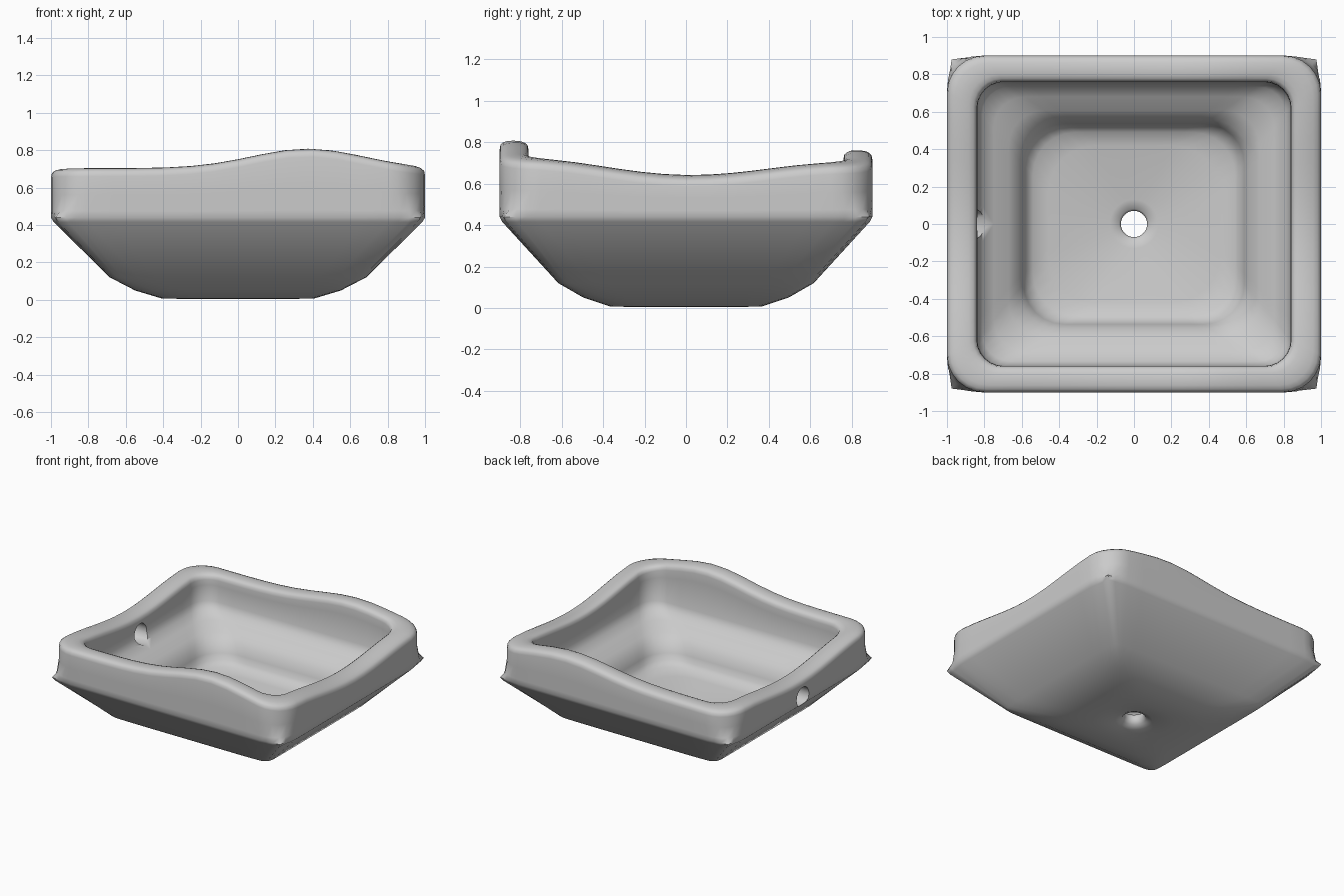
import bpy, bmesh
from math import sin, cos, pi, exp, hypot, copysign

if "Cube" in bpy.data.objects:
    bpy.data.objects.remove(bpy.data.objects["Cube"])

EDGE, CORNER = 12, 6


def rim_height(x, y):
    """Wavy rim: humps on front and back, sagging sides."""
    front = 0.705 + 0.105 * exp(-((x - 0.37) / 0.42) ** 2)
    back = 0.675 + 0.085 * exp(-((x - 0.42) / 0.45) ** 2)
    z = front + (back - front) * (y + 0.9) / 1.8
    if abs(y) < 0.8:
        z -= 0.036 * (1 + cos(pi * y / 0.8)) * min(1, abs(x) / 0.8) ** 4
    return z


def corner(hx, hy, r, p):
    """One corner: pointed if p is 0, else rounded (small p is squarer)."""
    for i in range(CORNER + 1):
        f = i / CORNER
        if p == 0:
            g, h = min(1, 2 * f), min(1, 2 - 2 * f)
            yield (hx - 0.025 * g - (r - 0.025) * (1 - h), hy - 0.02 * h - (r - 0.02) * (1 - g))
        else:
            a = pi / 2 * f
            yield (hx - r + r * max(0, cos(a)) ** p, hy - r + r * max(0, sin(a)) ** p)


def outline(hx, hy, r, p=1):
    q = list(corner(hx, hy, r, p))
    corners = [q, [(-x, y) for x, y in reversed(q)],
               [(-x, -y) for x, y in q], [(x, -y) for x, y in reversed(q)]]
    pts = []
    for k in range(4):
        pts += corners[k]
        a, b = corners[k][-1], corners[(k + 1) % 4][0]
        for i in range(1, EDGE):
            f = i / EDGE
            pts.append((a[0] + (b[0] - a[0]) * f, a[1] + (b[1] - a[1]) * f))
    return pts


def circle(r):
    return [(x * r / hypot(x, y), y * r / hypot(x, y)) for x, y in outline(0.4, 0.4, 0.2)]


# Sections: (outline, height, share of the rim wave)
# Drain from below
sections = [(circle(r), z, 0) for r, z in ((0.07, 0.06), (0.085, 0.03), (0.13, 0.012))]

# Outside: half width, corner radius, corner shape, height, wave
for hx, r, p, z, k in ((0.26, 0.16, 1, 0.004, 0), (0.41, 0.2, 0.8, 0.008, 0),
                       (0.55, 0.18, 0.6, 0.05, 0), (0.685, 0.16, 0.4, 0.12, 0),
                       (0.985, 0.18, 0, 0.415, 0), (1, 0.19, 0, 0.44, 0),
                       (1, 0.19, 0.85, 0.475, 0.05), (1, 0.2, 1, 0.56, 0.4)):
    sections.append((outline(hx, 0.9 * hx, r, p), z, k))

# Rolled rim
for i in range(9):
    a = pi * i / 8
    c = copysign(abs(cos(a)) ** 0.8, cos(a))
    sections.append((outline(0.92 + 0.08 * c, 0.83 + 0.07 * c, 0.17 + 0.03 * c),
                     0.655 + 0.045 * max(0, sin(a)) ** 0.7, 1))

# Inside: half width, height, wave
for hx, z, k in ((0.838, 0.61, 0.8), (0.835, 0.47, 0), (0.81, 0.42, 0), (0.75, 0.38, 0),
                 (0.67, 0.34, 0), (0.615, 0.29, 0), (0.59, 0.23, 0), (0.575, 0.185, 0),
                 (0.54, 0.155, 0), (0.46, 0.135, 0)):
    sections.append((outline(hx, 0.9 * hx + 0.005, 0.14 + 0.3 * (0.84 - hx)), z, k))

# Drain from above
sections += [(circle(r), z, 0) for r, z in ((0.13, 0.115), (0.08, 0.105), (0.07, 0.09))]

# Basin
bm = bmesh.new()
rings = [[bm.verts.new((x, y, z + k * (rim_height(x, y) - 0.70))) for x, y in pts]
         for pts, z, k in sections]
n = len(rings[0])
for j, ring in enumerate(rings):
    up = rings[(j + 1) % len(rings)]
    for i in range(n):
        bm.faces.new((ring[i], ring[(i + 1) % n], up[(i + 1) % n], up[i]))
bmesh.ops.recalc_face_normals(bm, faces=bm.faces)
mesh = bpy.data.meshes.new("basin")
bm.to_mesh(mesh)
bm.free()
basin = bpy.data.objects.new("basin", mesh)
bpy.context.collection.objects.link(basin)

# Overflow hole through the left wall
bpy.ops.mesh.primitive_cylinder_add(vertices=24, radius=0.075, depth=0.6,
                                    location=(-0.95, 0, 0.48), rotation=(0, pi / 2, 0))
cutter = bpy.context.object
cutter.name = "overflow_cutter"
cutter.hide_render = True
cut = basin.modifiers.new("overflow", "BOOLEAN")
cut.operation = "DIFFERENCE"
cut.solver = "EXACT"
cut.object = cutter
bpy.context.view_layer.objects.active = basin
bpy.ops.object.select_all(action="DESELECT")
basin.select_set(True)
bpy.ops.object.modifier_apply(modifier=cut.name)
bpy.data.objects.remove(cutter)
bpy.ops.object.shade_smooth_by_angle(angle=pi / 3)
